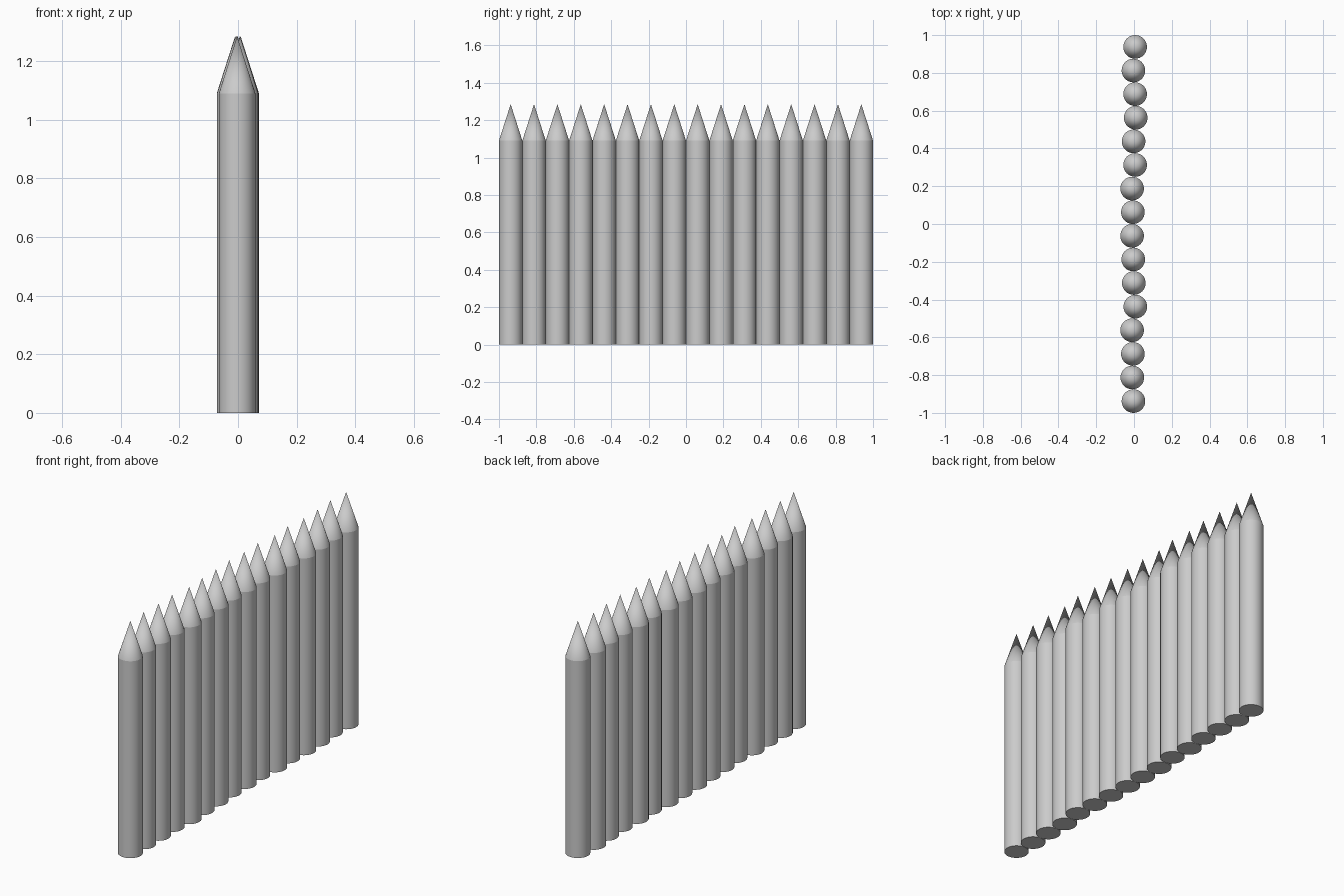
import bpy
import math

if "Cube" in bpy.data.objects:
    bpy.data.objects.remove(bpy.data.objects["Cube"], do_unlink=True)

RADIUS, SHOULDER, TIP, SIDES = 0.0625, 1.09, 1.285, 32

grey = bpy.data.materials.new("plain grey")
grey.use_nodes = True
colour = (0.6, 0.6, 0.6, 1)
grey.diffuse_color = colour
grey.node_tree.nodes["Principled BSDF"].inputs["Base Color"].default_value = colour


def stake_mesh():
    """Round post with a closed bottom and a conical point."""
    ring = [(RADIUS * math.cos(a), RADIUS * math.sin(a))
            for a in (2 * math.pi * i / SIDES for i in range(SIDES))]
    verts = [(x, y, z) for z in (0, SHOULDER) for x, y in ring] + [(0, 0, TIP)]
    apex = 2 * SIDES
    faces = [tuple(reversed(range(SIDES)))]
    for i in range(SIDES):
        j = (i + 1) % SIDES
        faces.append((i, j, SIDES + j, SIDES + i))
        faces.append((SIDES + i, SIDES + j, apex))
    mesh = bpy.data.meshes.new("stake")
    mesh.from_pydata(verts, [], faces)
    mesh.materials.append(grey)
    return mesh


# Row of stakes, each nudged slightly out of line, from back to front
nudges = [0.006, -0.003, 0.006, 0.009, -0.002, 0.006, -0.010, -0.006,
          -0.010, -0.004, -0.001, 0.007, -0.010, -0.006, -0.009, -0.003]
mesh = stake_mesh()
bpy.ops.object.select_all(action="DESELECT")
for i, dx in enumerate(nudges):
    stake = bpy.data.objects.new(f"stake_{i + 1}", mesh)
    stake.location = (dx, 1 - RADIUS * (2 * i + 1), 0)
    bpy.context.collection.objects.link(stake)

# Smooth sides, crisp shoulder and base
bpy.context.view_layer.objects.active = stake
stake.select_set(True)
bpy.ops.object.shade_smooth_by_angle(angle=math.radians(15))
